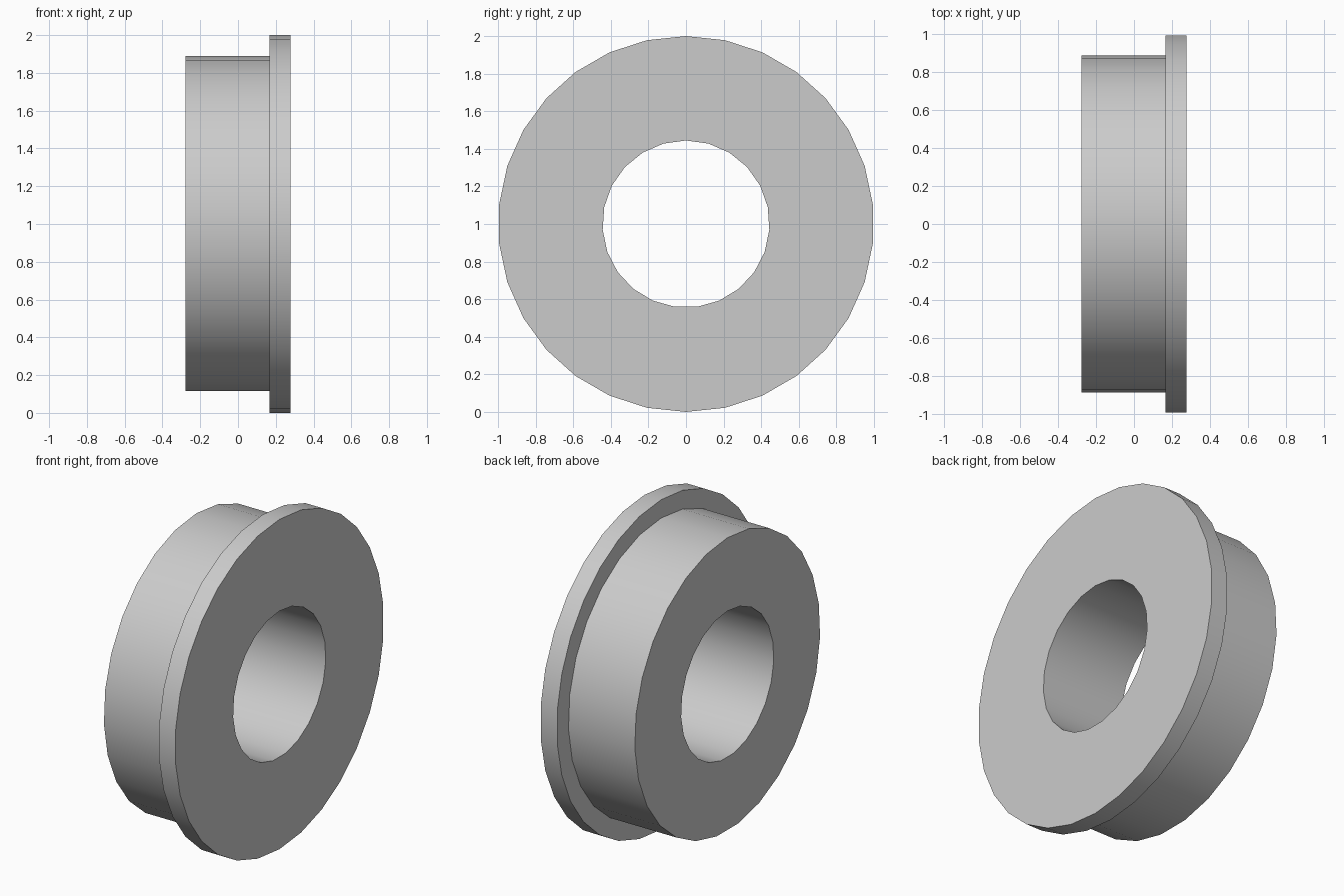
import bpy, bmesh, math

cube = bpy.data.objects.get("Cube")
if cube:
    bpy.data.objects.remove(cube)

FLANGE_R, HUB_R, BORE_R = 1.0, 8 / 9, 4 / 9
FLANGE_SIDES, HUB_SIDES, BORE_SIDES = 30, 27, 23
HUB_END, SHOULDER, FLANGE_END = -0.278, 0.167, 0.278

bm = bmesh.new()


def wall(radius, sides, x0, x1):
    """Open tube along x with a corner at the top; returns its two rim edge loops."""
    rings = []
    for x in (x0, x1):
        angles = [2 * math.pi * i / sides for i in range(sides)]
        rings.append([bm.verts.new((x, radius * math.sin(a), 1 + radius * math.cos(a)))
                      for a in angles])
    a, b = rings
    for i in range(sides):
        j = (i + 1) % sides
        bm.faces.new((a[i], a[j], b[j], b[i]))
    return [[bm.edges.get((r[i - 1], r[i])) for i in range(sides)] for r in rings]


def ring_face(outer, inner):
    """Flat annular face between two rims."""
    bmesh.ops.triangle_fill(bm, use_beauty=True, edges=outer + inner, normal=(1, 0, 0))


# Cylindrical walls
flange = wall(FLANGE_R, FLANGE_SIDES, SHOULDER, FLANGE_END)
hub = wall(HUB_R, HUB_SIDES, HUB_END, SHOULDER)
bore = wall(BORE_R, BORE_SIDES, HUB_END, FLANGE_END)

# Flange front, shoulder and hub end
ring_face(flange[1], bore[1])
ring_face(flange[0], hub[1])
ring_face(hub[0], bore[0])
bmesh.ops.recalc_face_normals(bm, faces=bm.faces)

mesh = bpy.data.meshes.new("flanged_bushing")
bm.to_mesh(mesh)
bm.free()
bushing = bpy.data.objects.new("flanged_bushing", mesh)
bpy.context.collection.objects.link(bushing)

# Plain grey finish
grey = bpy.data.materials.new("light_grey")
grey.use_nodes = True
colour = (0.6, 0.6, 0.6, 1)
grey.diffuse_color = colour
grey.node_tree.nodes["Principled BSDF"].inputs["Base Color"].default_value = colour
mesh.materials.append(grey)

# Smooth round walls, sharp rims
bpy.ops.object.select_all(action="DESELECT")
bushing.select_set(True)
bpy.context.view_layer.objects.active = bushing
bpy.ops.object.shade_smooth_by_angle(angle=math.radians(30))
